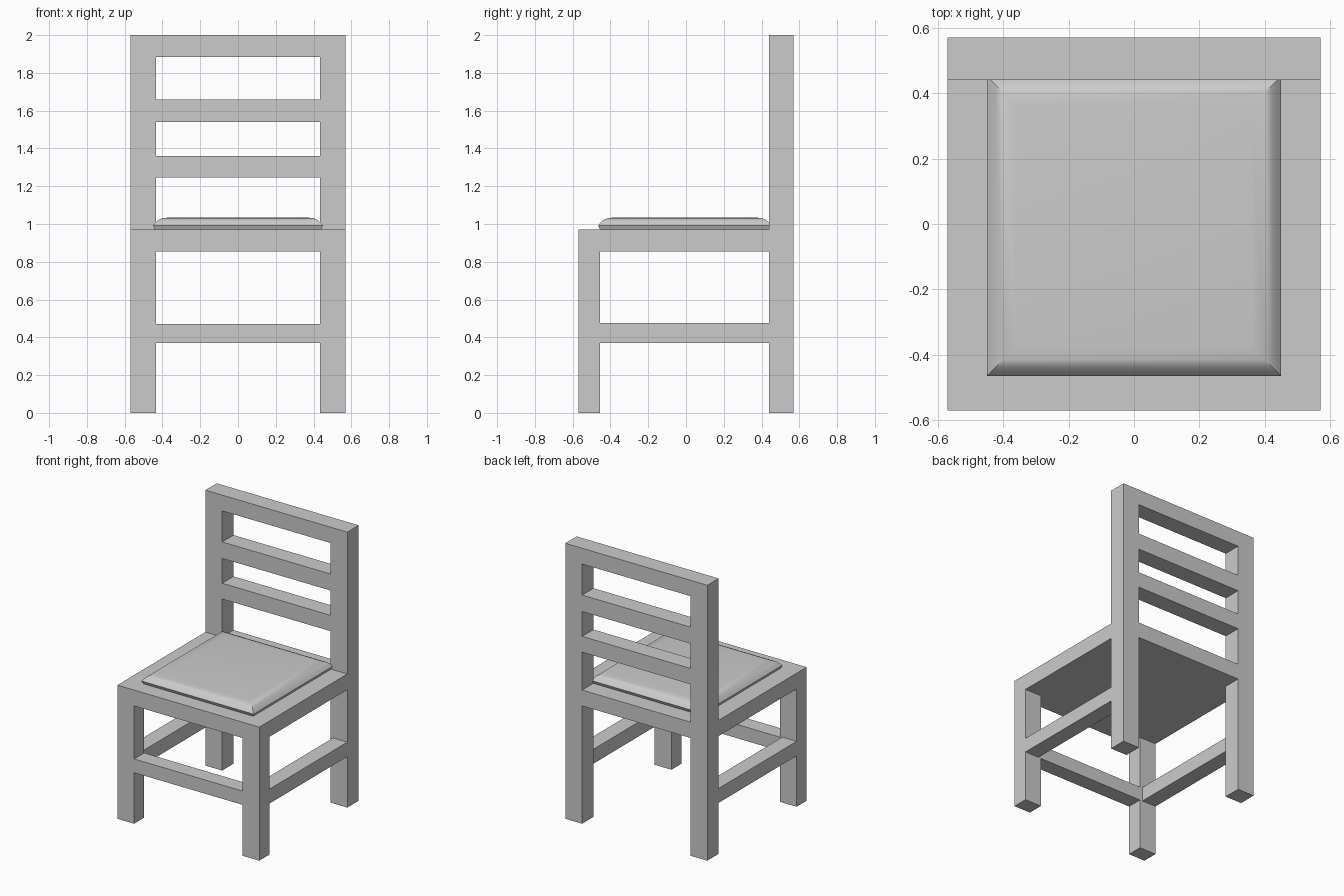
import bpy, bmesh

if "Cube" in bpy.data.objects:
    bpy.data.objects.remove(bpy.data.objects["Cube"])

OUT, INN = 0.57, 0.435          # outer / inner leg faces in x
FRONT_IN, BACK_IN = -0.455, 0.44  # inner leg faces in y
SEAT_LO, SEAT_HI = 0.855, 0.97


def finish(name, bm):
    bmesh.ops.recalc_face_normals(bm, faces=bm.faces)
    mesh = bpy.data.meshes.new(name)
    bm.to_mesh(mesh)
    bm.free()
    obj = bpy.data.objects.new(name, mesh)
    bpy.context.collection.objects.link(obj)
    return obj


def box(name, x, y, z):
    bm = bmesh.new()
    bmesh.ops.create_cube(bm, size=1)
    for v in bm.verts:
        v.co = [a + (b - a) * (c + 0.5) for (a, b), c in zip((x, y, z), v.co)]
    return finish(name, bm)


# Legs and side stretchers, mirrored left and right
for side, s in (("left", -1), ("right", 1)):
    x = sorted((s * INN, s * OUT))
    box(f"front_leg_{side}", x, (-OUT, FRONT_IN), (0, SEAT_LO))
    box(f"back_leg_{side}", x, (BACK_IN, OUT), (0, 2))
    box(f"side_stretcher_{side}", sorted((s * 0.455, s * OUT)),
        (FRONT_IN, BACK_IN), (0.37, 0.475))

# Front stretcher
box("front_stretcher", (-INN, INN), (-OUT, FRONT_IN), (0.37, 0.47))

# Seat slab
box("seat", (-OUT, OUT), (-OUT, BACK_IN), (SEAT_LO, SEAT_HI))

# Horizontal back rails, from seat level to the top
for name, lo, hi in (("back_seat_rail", SEAT_LO, SEAT_HI), ("lower_slat", 1.245, 1.36),
                     ("upper_slat", 1.54, 1.66), ("top_rail", 1.885, 2.0)):
    box(name, (-INN, INN), (BACK_IN, OUT), (lo, hi))

# Cushion: stacked rectangular rings with a rounded upper edge
bm = bmesh.new()
rings = []
for inset, z in ((0.01, 0.97), (0, 0.992), (0.012, 1.006), (0.028, 1.021),
                 (0.05, 1.031), (0.09, 1.035)):
    x, y0, y1 = 0.45 - inset, -0.465 + inset, 0.452 - inset
    rings.append([bm.verts.new((px, py, z))
                  for px, py in ((-x, y0), (x, y0), (x, y1), (-x, y1))])
for a, b in zip(rings, rings[1:]):
    for i in range(4):
        j = (i + 1) % 4
        bm.faces.new((a[i], a[j], b[j], b[i]))
bm.faces.new(rings[0][::-1])
bm.faces.new(rings[-1])
cushion = finish("cushion", bm)
bpy.ops.object.select_all(action='DESELECT')
cushion.select_set(True)
bpy.context.view_layer.objects.active = cushion
bpy.ops.object.shade_smooth_by_angle(angle=0.52)
